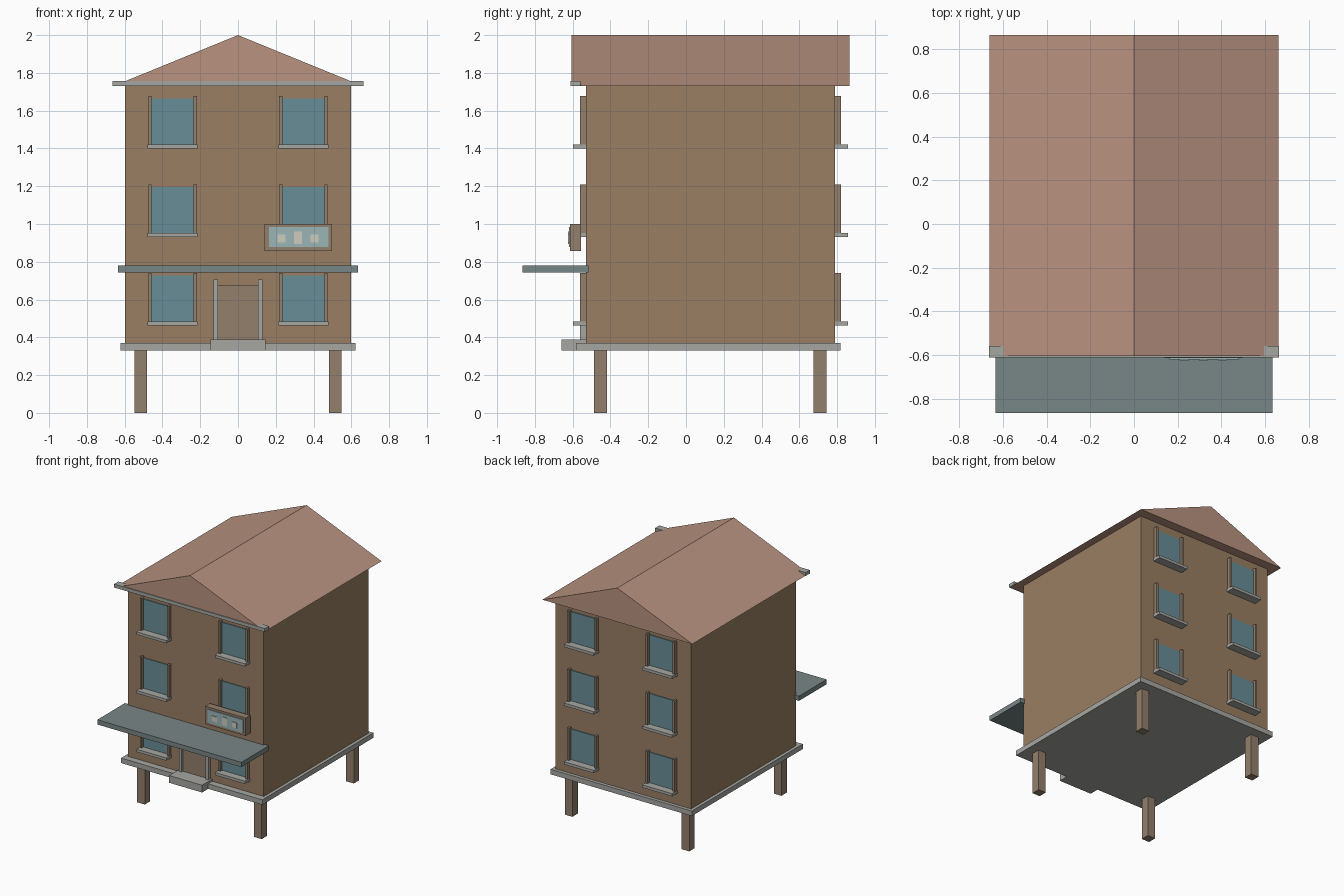
import bpy

if "Cube" in bpy.data.objects:
    bpy.data.objects.remove(bpy.data.objects["Cube"])


def material(name, rgb):
    m = bpy.data.materials.new(name)
    m.diffuse_color = (*rgb, 1)
    m.use_nodes = True
    m.node_tree.nodes["Principled BSDF"].inputs["Base Color"].default_value = m.diffuse_color
    return m


WALL = material("wall_tan", (0.32, 0.21, 0.125))
WOOD = material("wood", (0.29, 0.215, 0.15))
ROOF = material("roof_clay", (0.48, 0.29, 0.215))
TRIM = material("trim_stone", (0.38, 0.39, 0.36))
SLATE = material("canopy_slate", (0.19, 0.24, 0.24))
GLASS = material("glass_blue", (0.14, 0.27, 0.31))
PANEL = material("panel_pale_blue", (0.32, 0.46, 0.47))
CREAM = material("cream", (0.62, 0.60, 0.52))


def mesh(name, verts, faces, mat):
    me = bpy.data.meshes.new(name)
    me.from_pydata(verts, [], faces)
    me.materials.append(mat)
    ob = bpy.data.objects.new(name, me)
    bpy.context.collection.objects.link(ob)
    return ob


def box(name, x, y, z, mat):
    """Box from (min, max) ranges on each axis."""
    (x0, x1), (y0, y1), (z0, z1) = [sorted(r) for r in (x, y, z)]
    verts = [(a, b, c) for c in (z0, z1)
             for a, b in ((x0, y0), (x1, y0), (x1, y1), (x0, y1))]
    faces = [(3, 2, 1, 0), (4, 5, 6, 7)]
    faces += [(i, (i + 1) % 4, (i + 1) % 4 + 4, i + 4) for i in range(4)]
    return mesh(name, verts, faces, mat)


FRONT, BACK = -0.53, 0.79

# Main body, floor slab and stilts
box("body", (-0.598, 0.598), (FRONT, BACK), (0.335, 1.735), WALL)
box("floor_slab", (-0.623, 0.623), (-0.583, 0.817), (0.33, 0.37), TRIM)
for side, sx in (("left", -1), ("right", 1)):
    for end, y in (("front", -0.452), ("back", 0.709)):
        box(f"{end}_{side}_leg", (sx * 0.482, sx * 0.549),
            (y - 0.034, y + 0.034), (0, 0.335), WOOD)

# Gabled roof: a closed triangular prism
profile = [(-0.661, 1.73), (0.661, 1.73), (0, 2.0)]
mesh("roof", [(x, y, z) for y in (-0.605, 0.865) for x, z in profile],
     [(0, 1, 2), (5, 4, 3), (0, 3, 4, 1), (1, 4, 5, 2), (2, 5, 3, 0)], ROOF)
box("front_cornice", (-0.664, 0.664), (-0.612, -0.558), (1.73, 1.757), TRIM)

# Canopy across the front
box("canopy", (-0.635, 0.635), (-0.865, -0.517), (0.742, 0.78), SLATE)

# Entrance
box("door", (-0.107, 0.107), (-0.543, FRONT + 0.01), (0.38, 0.678), WOOD)
for side, sx in (("left", -1), ("right", 1)):
    box(f"{side}_door_post", (sx * 0.107, sx * 0.13),
        (-0.56, FRONT + 0.01), (0.37, 0.705), TRIM)
box("door_step", (-0.145, 0.145), (-0.66, FRONT), (0.33, 0.388), TRIM)


def window(name, cx, wall, out, z):
    """Window on a wall at y = wall facing the direction out; z is the sill base."""
    inner = wall - out * 0.01
    box(name + "_glass", (cx - 0.115, cx + 0.115),
        (inner, wall + out * 0.007), (z + 0.015, z + 0.265), GLASS)
    for side, sx in (("left", -1), ("right", 1)):
        box(f"{name}_{side}_jamb", (cx + sx * 0.111, cx + sx * 0.128),
            (inner, wall + out * 0.03), (z + 0.015, z + 0.278), WOOD)
    box(name + "_sill", (cx - 0.132, cx + 0.132),
        (inner, wall + out * 0.067), (z, z + 0.022), TRIM)


# Three floors of paired windows, front and back
for floor in range(3):
    for side, cx in (("left", -0.346), ("right", 0.346)):
        for end, wall, out in (("front", FRONT, -1), ("back", BACK, 1)):
            window(f"{end}_{side}_window_{floor + 1}", cx, wall, out,
                   0.463 + 0.468 * floor)

# Display box on the front with a pale panel and three small blocks
box("display_box", (0.14, 0.498), (-0.614, -0.556), (0.858, 1.0), WOOD)
box("display_panel", (0.163, 0.48), (-0.62, -0.6), (0.877, 0.983), PANEL)
for i, (x, z0, z1) in enumerate(((0.23, 0.903, 0.945),
                                 (0.318, 0.895, 0.96),
                                 (0.405, 0.903, 0.945))):
    box(f"display_block_{i + 1}", (x - 0.021, x + 0.021),
        (-0.625, -0.61), (z0, z1), CREAM)
